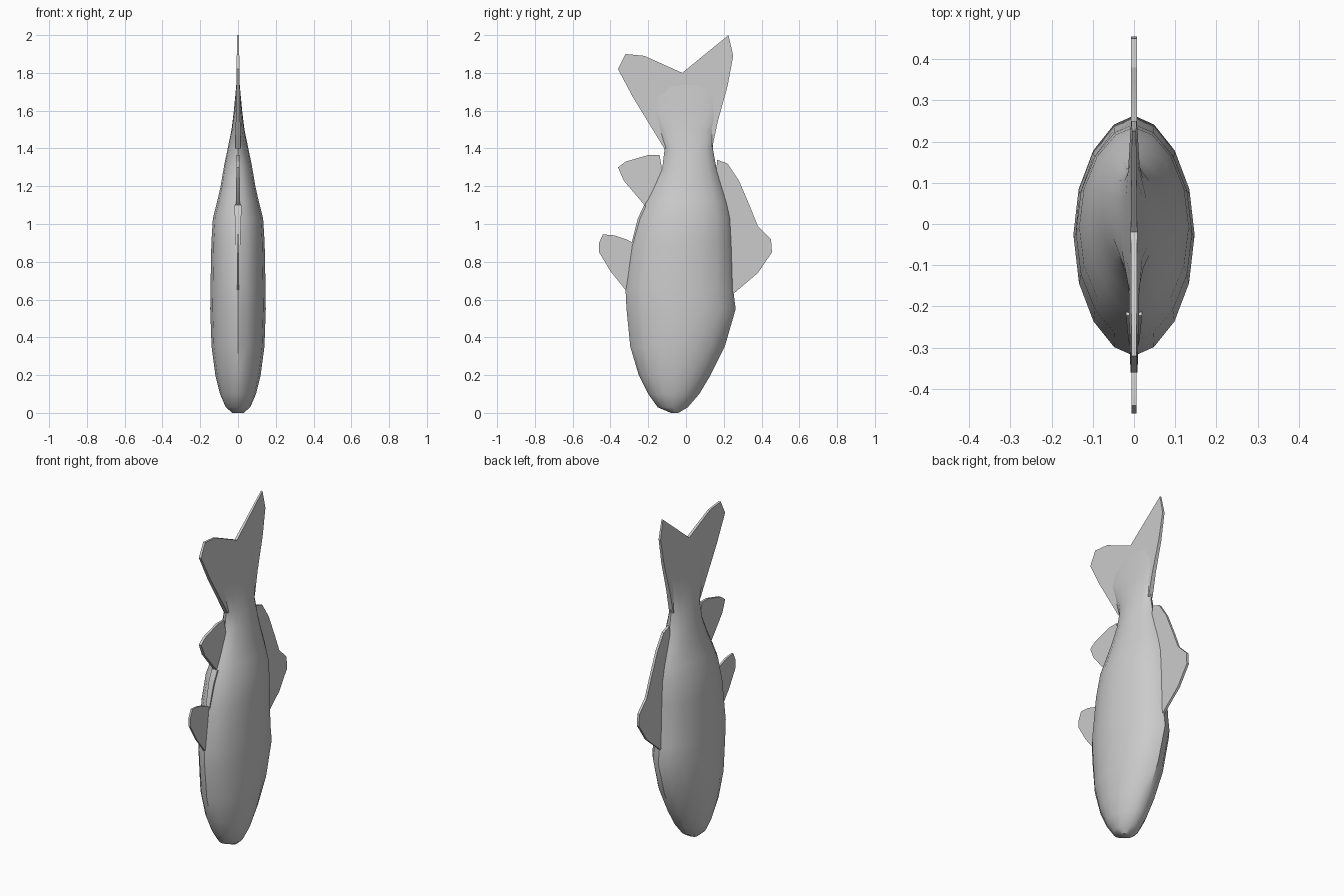
import bpy
import bmesh
from math import sin, cos, pi, radians

cube = bpy.data.objects.get("Cube")
if cube:
    bpy.data.objects.remove(cube)

grey = bpy.data.materials.new("plain grey")
grey.use_nodes = True
colour = (0.6, 0.6, 0.6, 1)
grey.diffuse_color = colour
grey.node_tree.nodes["Principled BSDF"].inputs["Base Color"].default_value = colour


def finish(bm, name, angle):
    bmesh.ops.recalc_face_normals(bm, faces=bm.faces)
    mesh = bpy.data.meshes.new(name)
    bm.to_mesh(mesh)
    bm.free()
    mesh.materials.append(grey)
    obj = bpy.data.objects.new(name, mesh)
    bpy.context.collection.objects.link(obj)
    bpy.ops.object.select_all(action='DESELECT')
    obj.select_set(True)
    bpy.context.view_layer.objects.active = obj
    bpy.ops.object.shade_smooth_by_angle(angle=radians(angle))
    return obj


def loft(name, rings, sides=16):
    """Skin leaf-shaped sections given as height, front, back, half width."""
    bm = bmesh.new()
    loops = []
    for z, front, back, half in rings:
        loop = []
        for i in range(sides):
            a = 2 * pi * i / sides
            s = sin(a)
            x = half * abs(s) ** 1.15 * (1 if s > 0 else -1)
            y = (front + back) / 2 - (back - front) / 2 * cos(a)
            loop.append(bm.verts.new((x, y, z)))
        loops.append(loop)
    for low, high in zip(loops, loops[1:]):
        for i in range(sides):
            j = (i + 1) % sides
            bm.faces.new((low[i], low[j], high[j], high[i]))
    bm.faces.new(loops[0])
    bm.faces.new(loops[-1])
    return finish(bm, name, 35)


def fin(name, outline, root, tip):
    """Thin plate in the middle plane, its half thickness going root to tip."""
    bm = bmesh.new()
    z0 = min(z for y, z in outline)
    z1 = max(z for y, z in outline)
    sheets = []
    for side in (-1, 1):
        sheet = []
        for y, z in outline:
            t = (z - z0) / (z1 - z0)
            sheet.append(bm.verts.new((side * (root + (tip - root) * t), y, z)))
        bm.faces.new(sheet)
        sheets.append(sheet)
    a, b = sheets
    for i in range(len(a)):
        j = (i + 1) % len(a)
        bm.faces.new((a[i], a[j], b[j], b[i]))
    return finish(bm, name, 20)


# Body, standing on the nose and flattening into the tail
loft("body", [
    (0.00, -0.08, -0.04, 0.03),
    (0.03, -0.15, 0.01, 0.065),
    (0.10, -0.20, 0.07, 0.095),
    (0.20, -0.25, 0.13, 0.12),
    (0.35, -0.295, 0.205, 0.14),
    (0.55, -0.315, 0.263, 0.147),
    (0.65, -0.32, 0.25, 0.146),
    (0.90, -0.285, 0.242, 0.141),
    (1.03, -0.25, 0.235, 0.133),
    (1.12, -0.21, 0.215, 0.11),
    (1.20, -0.17, 0.19, 0.092),
    (1.30, -0.125, 0.16, 0.075),
    (1.40, -0.113, 0.142, 0.055),
    (1.50, -0.15, 0.15, 0.034),
    (1.60, -0.20, 0.18, 0.022),
    (1.78, -0.20, 0.18, 0.005),
])

# Forked tail
fin("tail_fin", [
    (-0.115, 1.40), (-0.28, 1.67), (-0.36, 1.82), (-0.32, 1.90),
    (-0.22, 1.89), (-0.02, 1.80), (0.225, 2.0), (0.25, 1.89),
    (0.22, 1.73), (0.17, 1.55), (0.14, 1.41)], 0.014, 0.005)

# Long fin on the back
fin("dorsal_fin", [
    (0.25, 0.63), (0.38, 0.74), (0.455, 0.85), (0.45, 0.92), (0.38, 0.99),
    (0.34, 1.09), (0.28, 1.23), (0.22, 1.32), (0.165, 1.34), (0.158, 1.25),
    (0.13, 1.23), (0.20, 0.90)], 0.007, 0.007)

# Two belly fins
fin("pelvic_fin", [
    (-0.32, 0.65), (-0.40, 0.75), (-0.46, 0.85), (-0.46, 0.90),
    (-0.44, 0.945), (-0.38, 0.94), (-0.32, 0.92), (-0.24, 0.88)], 0.006, 0.006)
fin("anal_fin", [
    (-0.22, 1.10), (-0.33, 1.23), (-0.36, 1.30), (-0.32, 1.33),
    (-0.20, 1.365), (-0.14, 1.365), (-0.125, 1.28), (-0.12, 1.25)], 0.012, 0.007)

# Narrow raised strip between the belly fins
fin("belly_ridge", [
    (-0.29, 0.89), (-0.255, 1.03), (-0.222, 1.10), (-0.18, 1.08),
    (-0.23, 0.90)], 0.012, 0.019)
